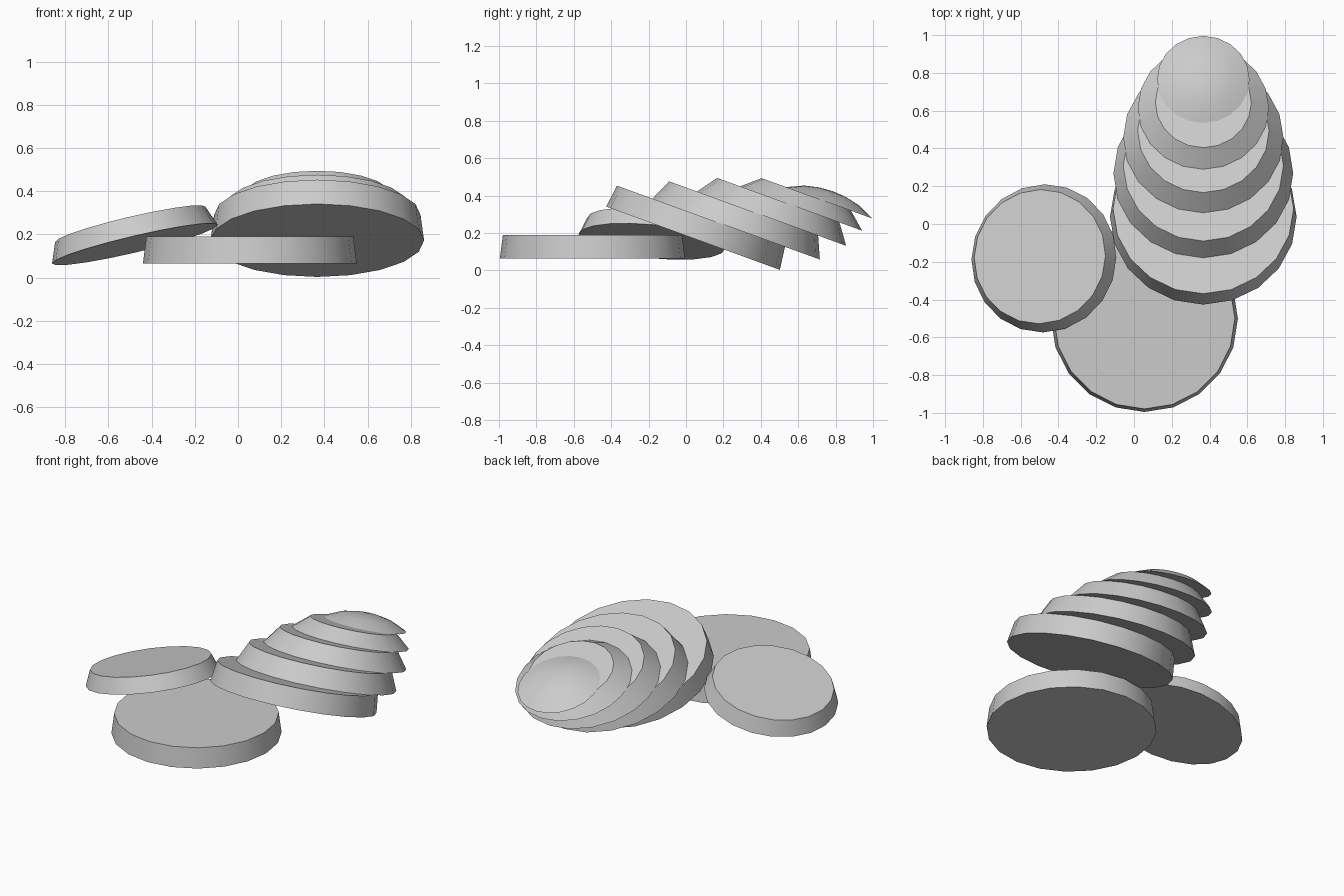
import bpy, bmesh, math
from mathutils import Vector, Matrix

if "Cube" in bpy.data.objects:
    bpy.data.objects.remove(bpy.data.objects["Cube"])

SIDES = 20


def slab(name, rings, centre, normal):
    """Lathe (radius, height) rings around +Z, close both ends, aim along normal."""
    bm = bmesh.new()
    loops = []
    for r, h in rings:
        if r == 0:
            loops.append([bm.verts.new((0, 0, h))])
        else:
            loops.append([bm.verts.new((r * math.cos(2 * math.pi * i / SIDES),
                                        r * math.sin(2 * math.pi * i / SIDES), h))
                          for i in range(SIDES)])
    bm.faces.new(loops[0][::-1])
    for a, b in zip(loops, loops[1:]):
        for i in range(SIDES):
            j = (i + 1) % SIDES
            if len(b) == 1:
                bm.faces.new((a[i], a[j], b[0]))
            else:
                bm.faces.new((a[i], a[j], b[j], b[i]))
    if len(loops[-1]) > 1:
        bm.faces.new(loops[-1])
    rot = Vector((0, 0, 1)).rotation_difference(Vector(normal)).to_matrix().to_4x4()
    bm.transform(Matrix.Translation(centre) @ rot)
    me = bpy.data.meshes.new(name)
    bm.to_mesh(me)
    bm.free()
    ob = bpy.data.objects.new(name, me)
    bpy.context.collection.objects.link(ob)
    bpy.ops.object.select_all(action='DESELECT')
    ob.select_set(True)
    bpy.context.view_layer.objects.active = ob
    bpy.ops.object.shade_smooth_by_angle(angle=math.radians(30))
    return ob


# loose slices lying in front
slab("flat_slice", [(0.495, 0), (0.479, 0.126)], (0.055, -0.5, 0.065), (0, 0, 1))
slab("leaning_slice", [(0.394, 0), (0.357, 0.095)], (-0.477, -0.182, 0.155), (-0.235, 0.1, 1))

# fanned stack: slices of a dome, each slid back along the tilted plane
tilt = math.radians(20)
normal = Vector((0, math.sin(tilt), math.cos(tilt)))
slide = Vector((0, math.cos(tilt), -math.sin(tilt)))
centre = Vector((0.367, 0.0375, 0.1725))
stack = [  # bottom radius, top radius, thickness, slide of the next slice
    (0.494, 0.478, 0.125, 0.200),
    (0.476, 0.424, 0.117, 0.159),
    (0.424, 0.348, 0.105, 0.130),
    (0.347, 0.254, 0.080, 0.130),
]
for n, (r0, r1, h, s) in enumerate(stack, 1):
    slab(f"stacked_slice_{n}", [(r0, 0), (r1, h)], centre, normal)
    centre = centre + normal * h + slide * s

# domed end slice
slab("end_slice", [(0.245, 0), (0.157, 0.041), (0.078, 0.059), (0, 0.065)], centre, normal)
